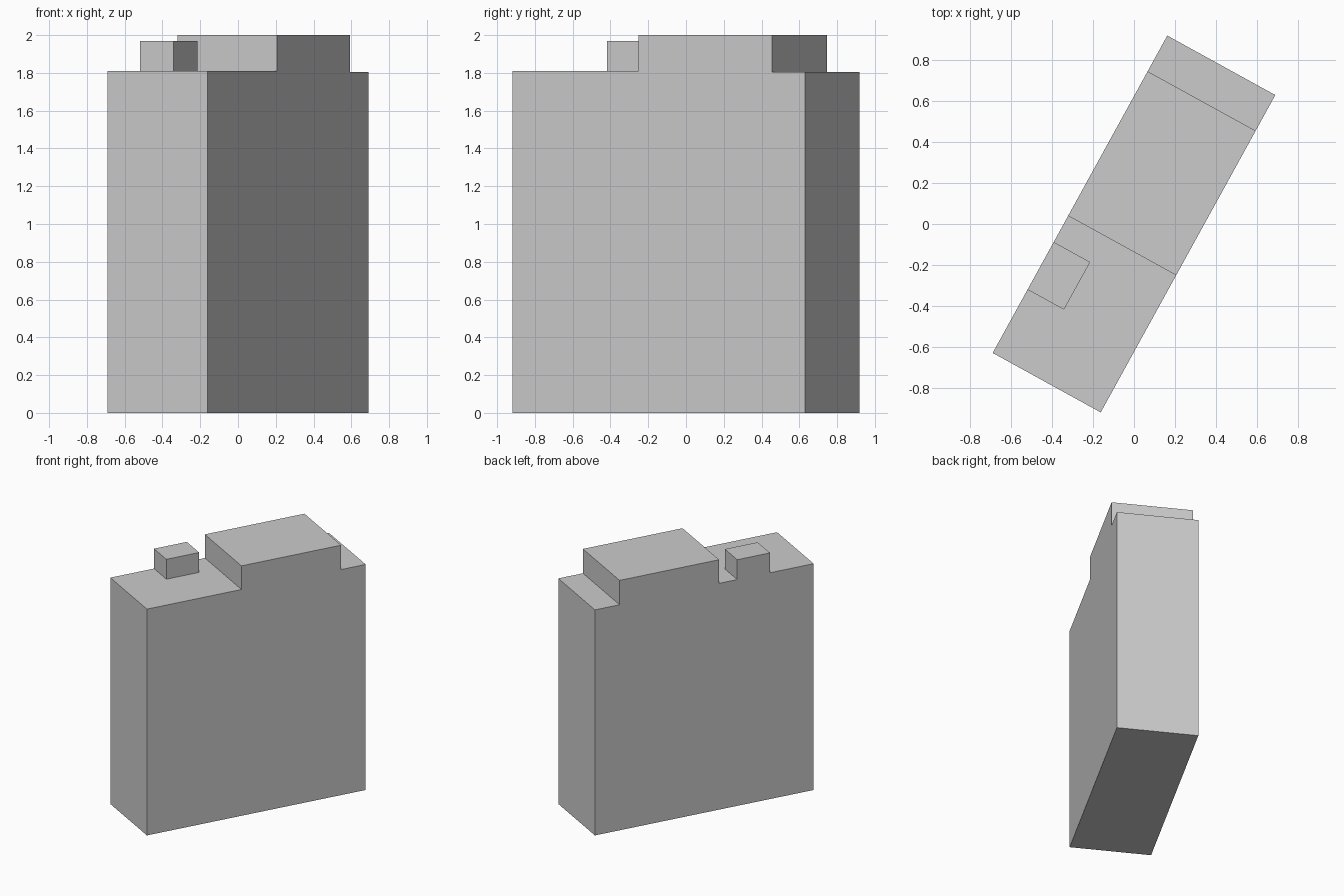
import bpy, bmesh
from math import radians

if "Cube" in bpy.data.objects:
    bpy.data.objects.remove(bpy.data.objects["Cube"])

YAW = radians(-28.82)   # whole building is turned on the ground
HALF_W = 0.301


def extrude_profile(name, profile, x0, x1):
    """Extrude a (y, z) side profile from x0 to x1, then turn it to the building's angle."""
    bm = bmesh.new()
    face = bm.faces.new([bm.verts.new((x0, y, z)) for y, z in profile])
    ext = bmesh.ops.extrude_face_region(bm, geom=[face])
    verts = [g for g in ext["geom"] if isinstance(g, bmesh.types.BMVert)]
    bmesh.ops.translate(bm, verts=verts, vec=(x1 - x0, 0, 0))
    bmesh.ops.recalc_face_normals(bm, faces=bm.faces)
    mesh = bpy.data.meshes.new(name)
    bm.to_mesh(mesh)
    bm.free()
    obj = bpy.data.objects.new(name, mesh)
    obj.rotation_euler.z = YAW
    bpy.context.collection.objects.link(obj)
    return obj


# Main slab with its raised middle and two lower roof terraces
extrude_profile("building_body", [
    (-0.884, 0), (0.884, 0), (0.884, 1.805), (0.685, 1.805),
    (0.685, 2.0), (-0.12, 2.0), (-0.12, 1.811), (-0.884, 1.811),
], -HALF_W, HALF_W)

# Small roof box, flush with the left wall
extrude_profile("roof_box", [
    (-0.531, 1.811), (-0.266, 1.811), (-0.266, 1.97), (-0.531, 1.97),
], -HALF_W, -0.098)
